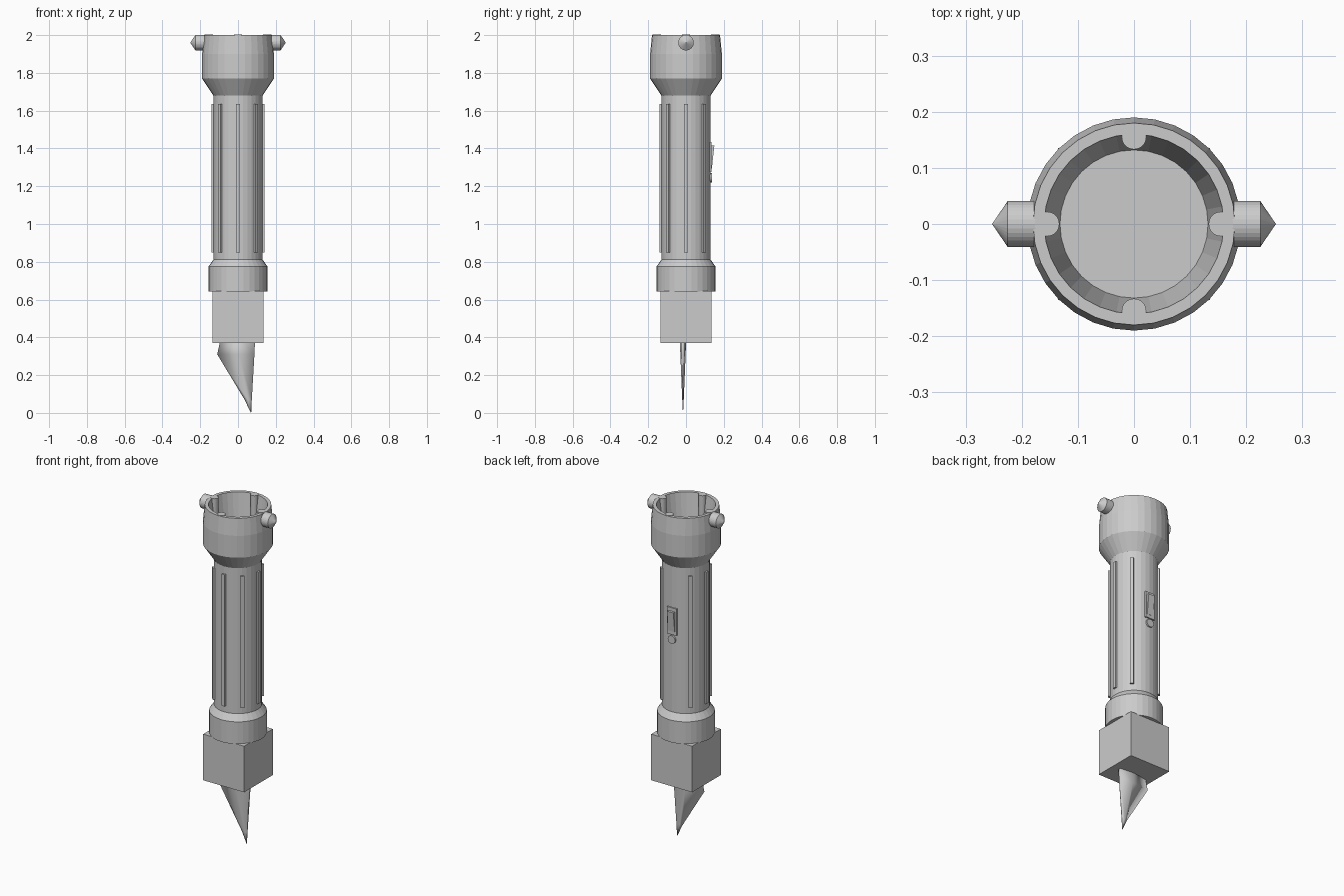
import bpy, bmesh, math
from mathutils import Matrix, Vector

if "Cube" in bpy.data.objects:
    bpy.data.objects.remove(bpy.data.objects["Cube"])

grey = bpy.data.materials.new("metal grey")
grey.diffuse_color = (0.6, 0.6, 0.6, 1)
grey.use_nodes = True
grey.node_tree.nodes["Principled BSDF"].inputs["Base Color"].default_value = grey.diffuse_color


def finish(name, bm):
    """Turn a bmesh into a named object."""
    bmesh.ops.remove_doubles(bm, verts=bm.verts, dist=1e-5)
    bmesh.ops.recalc_face_normals(bm, faces=bm.faces)
    me = bpy.data.meshes.new(name)
    bm.to_mesh(me)
    bm.free()
    me.materials.append(grey)
    ob = bpy.data.objects.new(name, me)
    bpy.context.collection.objects.link(ob)
    return ob


def lathe(name, profile, sides=32, matrix=Matrix()):
    """Revolve (radius, height) points around z, then place."""
    bm = bmesh.new()
    rings = [[bm.verts.new((r * math.cos(2 * math.pi * i / sides),
                            r * math.sin(2 * math.pi * i / sides), z))
              for i in range(sides)] if r > 0 else [bm.verts.new((0, 0, z))]
             for r, z in profile]
    for a, b in zip(rings, rings[1:]):
        for i in range(sides):
            j = (i + 1) % sides
            if len(a) == 1:
                bm.faces.new((a[0], b[i], b[j]))
            elif len(b) == 1:
                bm.faces.new((a[i], a[j], b[0]))
            else:
                bm.faces.new((a[i], a[j], b[j], b[i]))
    bm.transform(matrix)
    return finish(name, bm)


def box(name, lo, hi, matrix=Matrix()):
    lo, hi = Vector(lo), Vector(hi)
    bm = bmesh.new()
    bmesh.ops.create_cube(bm, size=1)
    for v in bm.verts:
        v.co = (lo + hi) / 2 + v.co * (hi - lo)
    bm.transform(matrix)
    return finish(name, bm)


# Barrel with flared, hollow head
lathe("barrel_and_head", [(0, 0.79), (0.13, 0.79), (0.13, 1.68), (0.19, 1.77),
                          (0.19, 1.90), (0.18, 2.0), (0.16, 2.0),
                          (0.132, 1.79), (0, 1.79)])

# Tail collar and square block
lathe("tail_collar", [(0, 0.643), (0.156, 0.643), (0.156, 0.775),
                      (0.13, 0.812), (0, 0.812)])
box("square_block", (-0.135, -0.135, 0.37), (0.135, 0.135, 0.645))

# Grip ribs, skipping the back where the switch sits
for k in range(8):
    if k != 2:
        box("grip_rib", (0.12, -0.01, 0.85), (0.14, 0.01, 1.635),
            Matrix.Rotation(k * math.pi / 4, 4, 'Z'))

# Four pins inside the rim
for k in range(4):
    a = k * math.pi / 2
    lathe("rim_pin", [(0, 1.80), (0.022, 1.80), (0.022, 2.002), (0, 2.002)], 24,
          Matrix.Translation((0.155 * math.cos(a), 0.155 * math.sin(a), 0)))

# Pointed studs on both sides of the head
for s in (-1, 1):
    lathe("side_stud", [(0, 0.172), (0.041, 0.172), (0.041, 0.225), (0, 0.253)], 32,
          Matrix.Translation((0, 0, 1.96)) @ Matrix.Rotation(s * math.pi / 2, 4, 'Y'))

# Switch plate, wedge rocker and round button on the back
box("switch_plate", (-0.031, 0.12, 1.275), (0.031, 0.136, 1.435))
rocker = box("switch_rocker", (-0.021, 0.125, 1.295), (0.021, 0.15, 1.415))
for v in rocker.data.vertices:
    if v.co.y > 0.14 and v.co.z < 1.35:
        v.co.y = 0.137
lathe("round_button", [(0, 0.12), (0.024, 0.12), (0.024, 0.138), (0, 0.138)], 24,
      Matrix.Translation((0, 0, 1.245)) @ Matrix.Rotation(-math.pi / 2, 4, 'X'))

# Blade: rows of (z, cutting edge x, ridge x, spine x, half thickness)
rows = [(0.40, -0.09, 0.0, 0.091, 0.017), (0.31, -0.11, 0.005, 0.087, 0.014),
        (0.07, 0.035, 0.052, 0.073, 0.004), (0.005, 0.068, 0.069, 0.07, 0.0005)]
bm = bmesh.new()
loops = []
for z, edge, ridge, spine, t in rows:
    pts = [(edge, 0), (ridge, -t), (spine, -t * 0.5), (spine, t * 0.5), (ridge, t)]
    loops.append([bm.verts.new((x, y - 0.016, z)) for x, y in pts])
for a, b in zip(loops, loops[1:]):
    for i in range(5):
        j = (i + 1) % 5
        bm.faces.new((a[i], a[j], b[j], b[i]))
bm.faces.new(loops[0])
bm.faces.new(loops[-1])
for v in bm.verts:
    if v.co.z < 0.01:
        v.co.z = 0
blade = finish("blade", bm)
for p in blade.data.polygons:
    p.use_smooth = True
